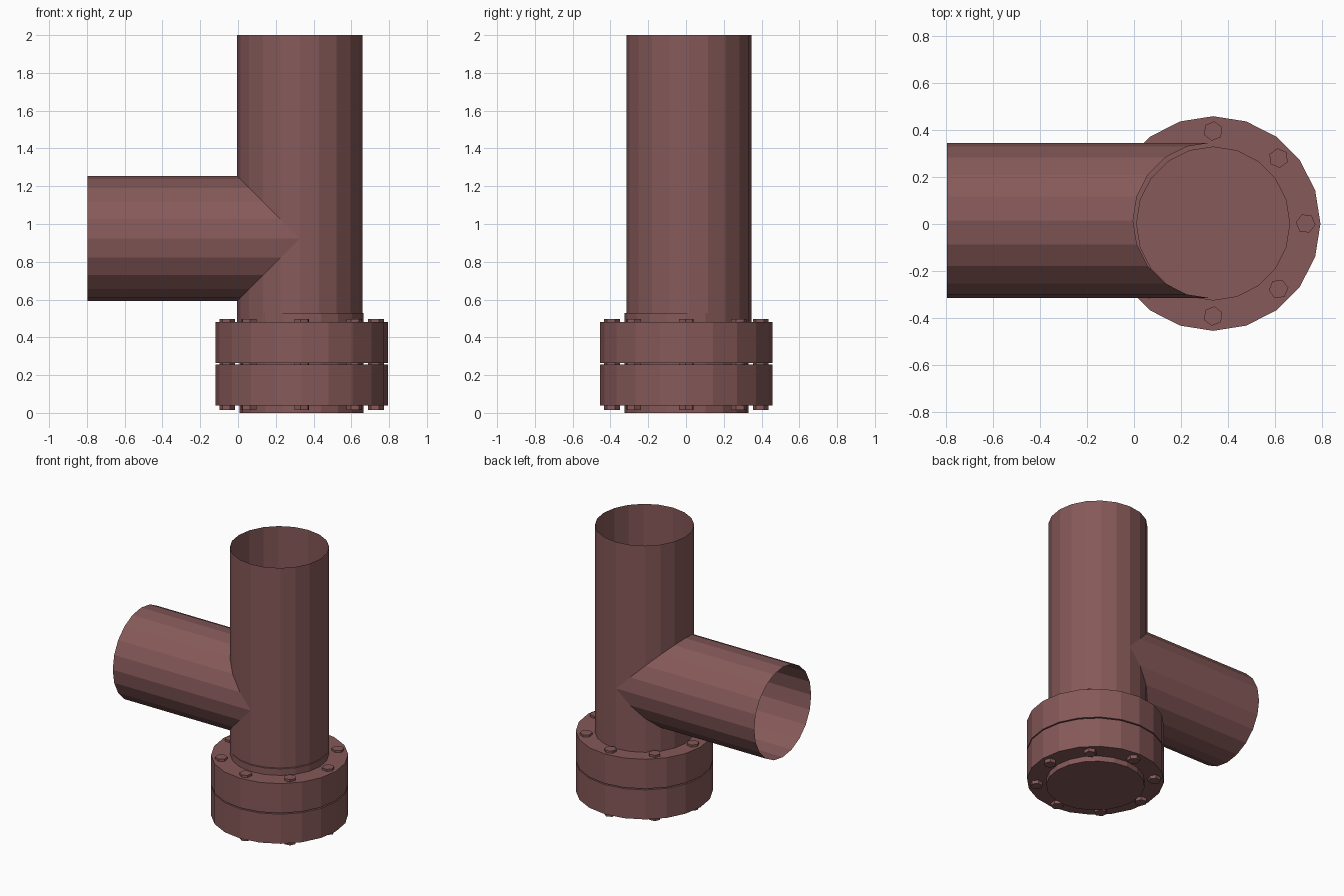
import bpy, bmesh
from math import cos, sin, radians, tau

if "Cube" in bpy.data.objects:
    bpy.data.objects.remove(bpy.data.objects["Cube"])

SIDES = 20
mat = bpy.data.materials.new("red_brown_iron")
mat.diffuse_color = (0.24, 0.1, 0.1, 1)
mat.use_nodes = True
mat.node_tree.nodes["Principled BSDF"].inputs["Base Color"].default_value = mat.diffuse_color


def cylinder(name, x, y, r, z0, z1, sides=SIDES, turn=0.0):
    bpy.ops.mesh.primitive_cylinder_add(vertices=sides, radius=r, depth=z1 - z0,
                                        location=(x, y, (z0 + z1) / 2),
                                        rotation=(0, 0, turn))
    ob = bpy.context.object
    ob.name = name
    ob.data.materials.append(mat)
    return ob


# Open thin-walled tee: upright pipe with a mitred side branch of equal radius
CX, CY, CZ, R = 0.327, 0.015, 0.924, 0.331
BOTTOM, TOP, BRANCH_END = 0.44, 2.0, -0.797
bm = bmesh.new()


def strip(points):
    """Join two closed rows of points with quads."""
    rows = [[bm.verts.new(p) for p in row] for row in points]
    for i in range(SIDES):
        j = (i + 1) % SIDES
        bm.faces.new((rows[0][i], rows[0][j], rows[1][j], rows[1][i]))


ring = [(R * cos(tau * i / SIDES), R * sin(tau * i / SIDES)) for i in range(SIDES)]
cut = [max(0.0, -c) for c, s in ring]      # half height of the branch opening
# Upright pipe, below and above the opening
strip([[(CX + c, CY + s, BOTTOM) for c, s in ring],
       [(CX + c, CY + s, CZ - h) for (c, s), h in zip(ring, cut)]])
strip([[(CX + c, CY + s, CZ + h) for (c, s), h in zip(ring, cut)],
       [(CX + c, CY + s, TOP) for c, s in ring]])
# Side branch
strip([[(BRANCH_END, CY + c, CZ + s) for c, s in ring],
       [(CX - abs(s), CY + c, CZ + s) for c, s in ring]])
bmesh.ops.remove_doubles(bm, verts=bm.verts, dist=0.0005)
mesh = bpy.data.meshes.new("tee_pipe")
bm.to_mesh(mesh)
bm.free()
mesh.materials.append(mat)
bpy.context.collection.objects.link(bpy.data.objects.new("tee_pipe", mesh))

# Capped stub and the two flange plates around it
FX, FY = 0.337, 0.002
cylinder("pipe_stub", FX, FY, 0.328, 0.0, 0.53)
cylinder("lower_flange", FX, FY, 0.457, 0.04, 0.257)
cylinder("upper_flange", FX, FY, 0.457, 0.265, 0.482)

# Hexagonal bolts through both flanges
for i in range(8):
    a = tau * i / 8
    cylinder(f"bolt_{i + 1}", FX + 0.394 * cos(a), FY + 0.394 * sin(a),
             0.042, 0.015, 0.498, sides=6, turn=a + radians(22))
